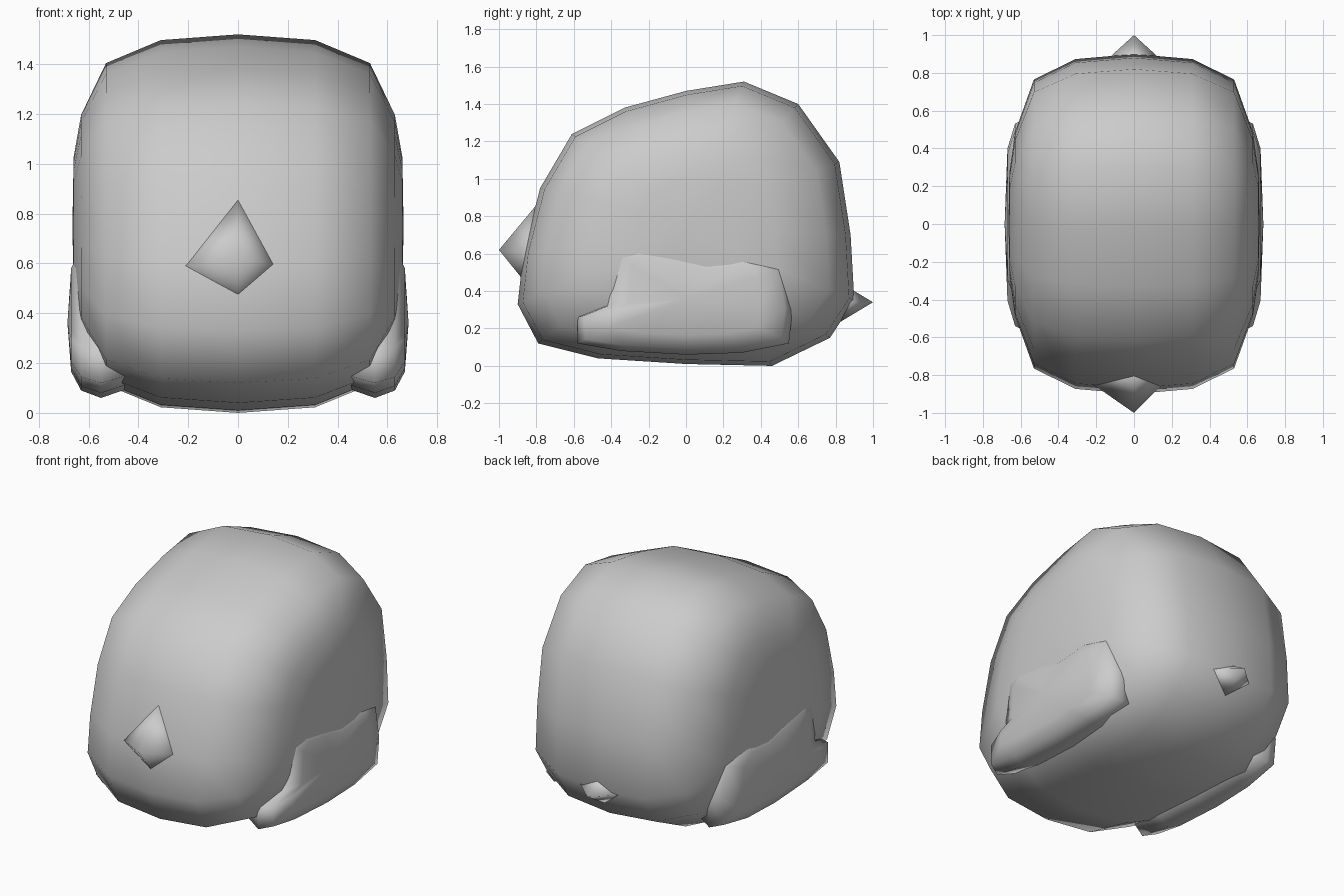
import bpy, bmesh

if "Cube" in bpy.data.objects:
    bpy.data.objects.remove(bpy.data.objects["Cube"])


def finish(name, bm):
    bmesh.ops.recalc_face_normals(bm, faces=bm.faces)
    mesh = bpy.data.meshes.new(name)
    bm.to_mesh(mesh)
    bm.free()
    for p in mesh.polygons:
        p.use_smooth = True
    ob = bpy.data.objects.new(name, mesh)
    bpy.context.collection.objects.link(ob)
    return ob


def loft(name, outline, centre, slices):
    """Skin copies of a (y, z) outline along x; slices are (x, y scale, z scale)."""
    bm = bmesh.new()
    cy, cz = centre
    rings = [[bm.verts.new((x, cy + (y - cy) * sy, cz + (z - cz) * sz))
              for y, z in outline] for x, sy, sz in slices[1:-1]]
    n = len(outline)
    for a, b in zip(rings, rings[1:]):
        for i in range(n):
            j = (i + 1) % n
            bm.faces.new((a[i], a[j], b[j], b[i]))
    for end, ring in ((slices[0], rings[0]), (slices[-1], rings[-1])):
        tip = bm.verts.new((end[0], cy, cz))
        for i in range(n):
            bm.faces.new((ring[i], ring[(i + 1) % n], tip))
    return finish(name, bm)


def spike(name, tip, base):
    """Small four-sided point with its base buried in the body."""
    bm = bmesh.new()
    t = bm.verts.new(tip)
    ring = [bm.verts.new(p) for p in base]
    for i in range(4):
        bm.faces.new((ring[i], ring[(i + 1) % 4], t))
    bm.faces.new(ring)
    return finish(name, bm)


# Rounded body, from its side profile
profile = [(0, .01), (.46, 0), (.77, .15), (.9, .35), (.88, .7), (.82, 1.09),
           (.6, 1.4), (.31, 1.52), (0, 1.47), (-.33, 1.38), (-.61, 1.24),
           (-.78, .95), (-.87, .6), (-.9, .33), (-.79, .12), (-.47, .04)]
half = [(.31, .97, .97), (.53, .85, .85), (.63, .54, .58), (.66, .3, .36), (.665, 0, 0)]
body_slices = [(-x, a, b) for x, a, b in reversed(half)] + [(0, 1, 1)] + half
loft("body", profile, (0, .75), body_slices)

# Folded legs, nearly flush with both sides
leg = [(-.58, .12), (-.58, .26), (-.44, .32), (-.42, .64), (-.34, .7), (-.1, .66),
       (.14, .6), (.38, .62), (.53, .53), (.57, .3), (.55, .12), (.3, .07), (0, .06), (-.35, .08)]
leg_slices = [(.4, 0, 0), (.42, .9, .85), (.55, 1, 1), (.63, .93, .9), (.67, .7, .65), (.685, 0, 0)]
for label, side in (("right", 1), ("left", -1)):
    loft(label + "_leg", leg, (0, .36), [(side * x, a, b) for x, a, b in leg_slices])

# Nose and tail points
spike("nose", (0, -1, .62), [(-.36, -.75, .57), (0, -.75, .92), (.25, -.75, .58), (0, -.75, .31)])
spike("tail", (0, 1, .34), [(-.22, .8, .34), (0, .8, .46), (.22, .8, .34), (0, .8, .22)])
